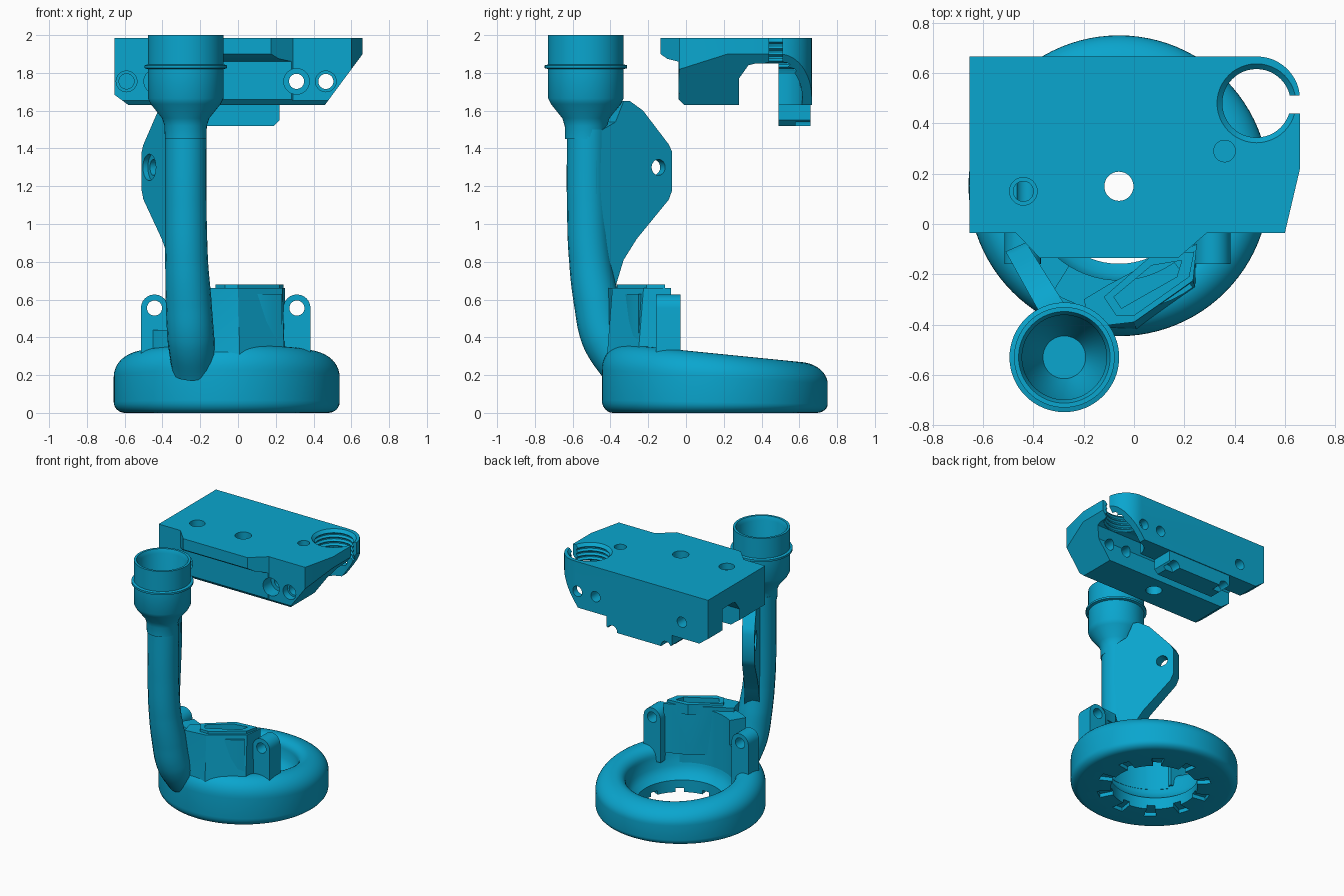
import bpy, bmesh
from math import cos, sin, pi, radians
from mathutils import Vector, Matrix

cube = bpy.data.objects.get("Cube")
if cube:
    bpy.data.objects.remove(cube)

teal = bpy.data.materials.new("teal_plastic")
teal.use_nodes = True
teal.diffuse_color = (0.003, 0.38, 0.62, 1)
teal.node_tree.nodes["Principled BSDF"].inputs["Base Color"].default_value = teal.diffuse_color


def finish(name, bm):
    bmesh.ops.recalc_face_normals(bm, faces=bm.faces)
    mesh = bpy.data.meshes.new(name)
    bm.to_mesh(mesh)
    bm.free()
    mesh.materials.append(teal)
    ob = bpy.data.objects.new(name, mesh)
    bpy.context.collection.objects.link(ob)
    return ob


def activate(ob):
    bpy.ops.object.select_all(action='DESELECT')
    ob.select_set(True)
    bpy.context.view_layer.objects.active = ob


def combine(ob, other, operation='DIFFERENCE'):
    """Boolean two parts and discard the second."""
    mod = ob.modifiers.new("bool", 'BOOLEAN')
    mod.operation, mod.solver, mod.object = operation, 'EXACT', other
    activate(ob)
    bpy.ops.object.modifier_apply(modifier=mod.name)
    bpy.data.objects.remove(other)


def triangulate(ob):
    bm = bmesh.new()
    bm.from_mesh(ob.data)
    bmesh.ops.triangulate(bm, faces=bm.faces)
    bm.to_mesh(ob.data)
    bm.free()


def prism(name, pts, axis, lo, hi):
    """Extrude a 2D outline along x, y or z."""
    place = {'x': lambda a, b, t: (t, a, b),
             'y': lambda a, b, t: (a, t, b),
             'z': lambda a, b, t: (a, b, t)}[axis]
    bm = bmesh.new()
    low = [bm.verts.new(place(a, b, lo)) for a, b in pts]
    high = [bm.verts.new(place(a, b, hi)) for a, b in pts]
    bm.faces.new(low)
    bm.faces.new(high)
    n = len(pts)
    for i in range(n):
        j = (i + 1) % n
        bm.faces.new((low[i], low[j], high[j], high[i]))
    return finish(name, bm)


def lathe(name, profile, centre, steps=64):
    """Revolve a closed (radius, z) loop around a vertical axis."""
    bm = bmesh.new()
    rings = []
    for i in range(steps):
        a = 2 * pi * i / steps
        rings.append([bm.verts.new((centre[0] + r * cos(a), centre[1] + r * sin(a), z))
                      for r, z in profile])
    n = len(profile)
    for i in range(steps):
        p, q = rings[i], rings[(i + 1) % steps]
        for k in range(n):
            m = (k + 1) % n
            bm.faces.new((p[k], p[m], q[m], q[k]))
    bmesh.ops.remove_doubles(bm, verts=bm.verts, dist=1e-5)
    return finish(name, bm)


def rod(radius, start, end):
    """Round cutter between two points."""
    a, b = Vector(start), Vector(end)
    bm = bmesh.new()
    turn = (b - a).to_track_quat('Z', 'Y').to_matrix().to_4x4()
    bmesh.ops.create_cone(bm, cap_ends=True, segments=32, radius1=radius, radius2=radius,
                          depth=(b - a).length, matrix=Matrix.Translation((a + b) / 2) @ turn)
    return finish("cutter", bm)


def arc(cx, cy, r, a0, a1, n=12):
    return [(cx + r * cos(radians(a0 + (a1 - a0) * i / n)),
             cy + r * sin(radians(a0 + (a1 - a0) * i / n))) for i in range(n + 1)]


# Ring nozzle: rounded section, top sloping down to the back
CX, CY = -0.06, 0.152
section = ([(0.31, 0), (0.54, 0)] + arc(0.538, 0.06, 0.06, -75, 0, 5)
           + arc(0.468, 0.2, 0.13, 0, 90, 10) + arc(0.465, 0.25, 0.08, 100, 180, 6)
           + [(0.375, 0.17), (0.35, 0.12), (0.31, 0.09)])
ring = lathe("ring_nozzle", section, (CX, CY), 96)
for v in ring.data.vertices:
    v.co.z -= 0.1 * v.co.y * min(1, v.co.z / 0.33)

# Air slots round the underside of the ring
for i in range(10):
    turn = Matrix.Rotation(2 * pi * (i + 0.5) / 10, 2)
    slot = [turn @ Vector(p) + Vector((CX, CY)) for p in
            ((0.25, -0.02), (0.41, -0.045), (0.41, 0.045), (0.25, 0.02))]
    combine(ring, prism("cutter", slot, 'z', -0.05, 0.03))

# Curved wall on the front of the ring
for name, a0, a1, top in (("shroud_wall", 238, 306, 0.63), ("shroud_wall_low", 214, 240, 0.44)):
    prism(name, arc(CX, CY, 0.375, a0, a1) + arc(CX, CY, 0.5, a1, a0), 'z', 0.2, top)

# Air duct from the tube, flared at its foot, with a slot open at the top
duct = prism("air_duct", [(-0.2, -0.3), (-0.17, -0.41), (0, -0.39), (0.235, -0.225),
                          (0.25, -0.08), (0.2, -0.1), (0.06, -0.155), (-0.1, -0.24)],
             'z', 0.28, 0.66)
for v in duct.data.vertices:
    if v.co.z < 0.3 and v.co.y < -0.2 and v.co.x > -0.15:
        v.co += Vector((0.01, -0.03, 0))
triangulate(duct)
rim = prism("duct_rim", [(-0.12, -0.29), (-0.07, -0.365), (0, -0.365), (0.22, -0.21),
                         (0.24, -0.11), (0.07, -0.125)], 'z', 0.6, 0.68)
combine(duct, rim, 'UNION')
combine(duct, prism("cutter", [(-0.08, -0.29), (-0.05, -0.335), (0.17, -0.21),
                               (0.19, -0.145), (0.07, -0.165)], 'z', 0.42, 0.8))

# Screw lugs either side
for name, x in (("left_lug", 0.312), ("right_lug", -0.442)):
    lug = prism(name, arc(x, 0.555, 0.072, 0, 180) + [(x - 0.072, 0.22), (x + 0.072, 0.22)],
                'y', -0.16, -0.03)
    combine(lug, rod(0.04, (x, -0.4, 0.555), (x, 0.2, 0.555)))

# Bent air tube, slightly wider towards the ring
path = [(-0.277, -0.52, 1.5, 1), (-0.277, -0.52, 1.1, 1), (-0.272, -0.505, 0.8, 1.03),
        (-0.262, -0.475, 0.6, 1.1), (-0.25, -0.43, 0.4, 1.13), (-0.235, -0.33, 0.23, 1.05)]
curve = bpy.data.curves.new("air_tube", 'CURVE')
curve.dimensions = '3D'
curve.bevel_depth, curve.bevel_resolution, curve.use_fill_caps = 0.11, 8, True
spline = curve.splines.new('BEZIER')
spline.bezier_points.add(len(path) - 1)
for point, (x, y, z, width) in zip(spline.bezier_points, path):
    point.co = (x, y, z)
    point.radius = width
    point.handle_left_type = point.handle_right_type = 'AUTO'
tube = bpy.data.objects.new("air_tube", curve)
bpy.context.collection.objects.link(tube)
curve.materials.append(teal)
activate(tube)
bpy.ops.object.convert(target='MESH')

# Hose socket with a bead and an inner funnel
lathe("hose_socket", [(0, 1.45), (0.11, 1.45), (0.112, 1.52), (0.125, 1.56), (0.185, 1.635),
                      (0.2, 1.665), (0.2, 1.82), (0.218, 1.825), (0.218, 1.84),
                      (0.2, 1.845), (0.2, 2.0), (0.182, 2.0), (0.168, 1.97),
                      (0.168, 1.72), (0.085, 1.53), (0, 1.53)], (-0.277, -0.53))

# Mounting fin: flush with the tube on its inner side, thin on the outer side
along, across = Vector((-0.41, 0.912, 0)), Vector((0.912, 0.41, 0))
root = Vector((-0.277, -0.52, 0))
fin = prism("mounting_fin", [(0, 1.48), (0.12, 1.54), (0.17, 1.65), (0.21, 1.65), (0.29, 1.6),
                             (0.45, 1.42), (0.47, 1.38), (0.47, 1.18), (0.45, 1.13),
                             (0.25, 0.92), (0.17, 0.81), (0.12, 0.67), (0, 0.55)], 'y', -1, 1)
for v in fin.data.vertices:
    s = v.co.x
    shift = 0.108 - 0.135 * s if v.co.y > 0 else -0.005 - 0.085 * s
    v.co = root + along * s + across * shift + Vector((0, 0, v.co.z))
triangulate(fin)
hole = root + along * 0.385 + Vector((0, 0, 1.3))
combine(fin, rod(0.042, hole - across * 0.3, hole + across * 0.3))
combine(fin, rod(0.07, hole - across * 0.3, hole - across * 0.015))

# Carriage block: top, side and front outlines intersected
block = prism("carriage_block", [(-0.655, -0.035), (-0.47, -0.035), (-0.375, -0.135),
                                 (0.175, -0.135), (0.29, -0.035), (0.6, -0.035), (0.66, 0.22)]
              + arc(0.489, 0.495, 0.171, 0, 90) + [(-0.655, 0.666)], 'z', 1.4, 2.1)
combine(block, prism("side", [(-0.3, 1.985), (-0.3, 1.9), (-0.135, 1.9), (-0.1, 1.875),
                              (-0.04, 1.86), (-0.04, 1.66), (-0.01, 1.63), (0.28, 1.63),
                              (0.28, 1.77), (0.33, 1.84), (0.37, 1.85), (0.49, 1.85),
                              (0.49, 1.63), (0.7, 1.63), (0.7, 1.985)], 'x', -1, 1), 'INTERSECT')
combine(block, prism("front", [(-0.7, 2.1), (-0.7, 1.718), (-0.58, 1.63), (-0.58, 1.5),
                               (0.46, 1.5), (0.46, 1.63), (0.66, 1.9), (0.8, 2.1)],
                     'y', -1, 1), 'INTERSECT')

# Rear foot under the block, with two scalloped screw seats
foot = prism("rear_foot", [(-0.34, 1.7), (-0.34, 1.55), (-0.31, 1.52), (0.19, 1.52),
                           (0.22, 1.55), (0.22, 1.7)], 'y', 0.49, 0.66)
for x in (-0.29, 0.17):
    combine(foot, rod(0.042, (x, 0.58, 1.525), (x, 0.8, 1.525)))

# Threaded round seat with a clamping slit
thread = [(0, 1.4), (0.136, 1.4), (0.136, 1.8)]
for i in range(5):
    z = 1.8 + 0.033 * i
    thread += [(0.15, z + 0.011), (0.15, z + 0.02), (0.136, z + 0.031)]
thread += [(0.158, 1.986), (0.158, 2.1), (0, 2.1)]
combine(block, lathe("cutter", thread, (0.487, 0.48), 48))
combine(block, prism("cutter", [(0.56, 0.44), (0.8, 0.44), (0.8, 0.51), (0.56, 0.51)],
                     'z', 1.4, 2.1))

# Vertical screw holes
for x, y, r, depth in ((-0.06, 0.15, 0.058, 0.6), (-0.44, 0.13, 0.055, 0.05),
                       (-0.44, 0.13, 0.04, 0.25), (0.36, 0.29, 0.043, 0.05)):
    combine(block, rod(r, (x, y, 1.985 - depth), (x, y, 2.1)))

# Rod holes running front to back, with counterbores
for x, r, end in ((0.31, 0.04, 1), (0.31, 0.068, 0.06), (0.465, 0.04, 1), (0.465, 0.055, 0.02),
                  (-0.43, 0.04, 1), (-0.43, 0.068, 0.06), (-0.59, 0.04, 0.15), (-0.59, 0.055, 0.02)):
    combine(block, rod(r, (x, -0.3, 1.755), (x, end, 1.755)))

for ob in list(bpy.context.scene.objects):
    if ob.type == 'MESH' and ob.data.materials and ob.data.materials[0] == teal:
        activate(ob)
        bpy.ops.object.shade_smooth_by_angle(angle=radians(35))
